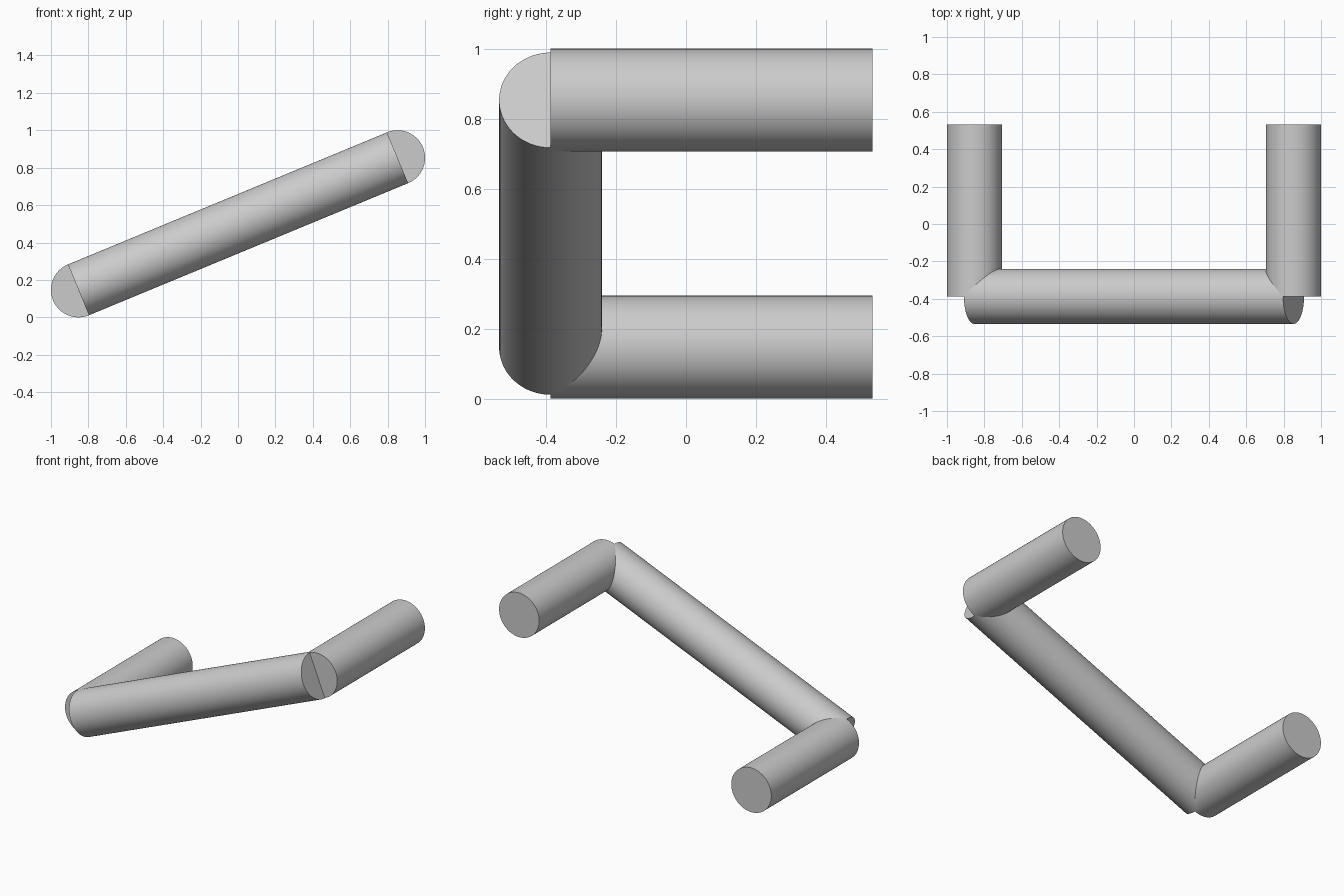
import bpy
from mathutils import Vector

if "Cube" in bpy.data.objects:
    bpy.data.objects.remove(bpy.data.objects["Cube"])

R = 0.147        # rod radius
X = 0.853        # half spacing of the two prongs
Y0, Y1 = -0.387, 0.533
Z_LOW, Z_HIGH = 0.147, 0.853


def rod(name, a, b):
    """Smooth capped cylinder running from point a to point b."""
    a, b = Vector(a), Vector(b)
    axis = b - a
    bpy.ops.mesh.primitive_cylinder_add(
        vertices=96, radius=R, depth=axis.length, location=(a + b) / 2,
        rotation=axis.to_track_quat('Z', 'Y').to_euler())
    obj = bpy.context.object
    obj.name = name
    bpy.ops.object.shade_smooth_by_angle()
    return obj


# Sloping grip across the front
rod("crossbar", (-X, Y0, Z_LOW), (X, Y0, Z_HIGH))

# Prongs running back from each end of the crossbar
for name, x, z in (("lower_prong", -X, Z_LOW), ("upper_prong", X, Z_HIGH)):
    rod(name, (x, Y0, z), (x, Y1, z))
